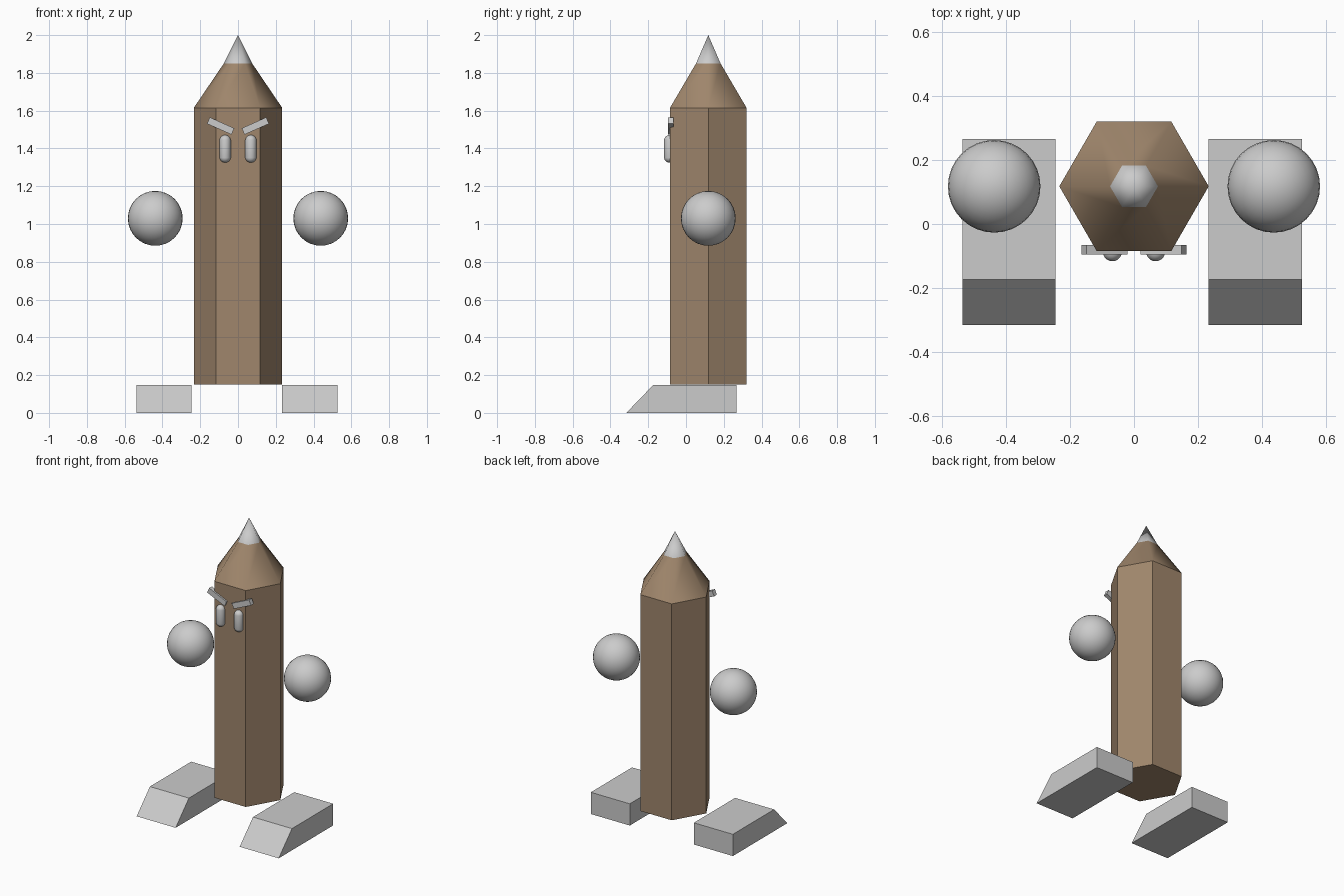
import bpy, bmesh, math

if "Cube" in bpy.data.objects:
    bpy.data.objects.remove(bpy.data.objects["Cube"])

CY = 0.118  # body axis in y

wood = bpy.data.materials.new("wood")
wood.diffuse_color = (0.35, 0.24, 0.15, 1)
wood.use_nodes = True
wood.node_tree.nodes["Principled BSDF"].inputs["Base Color"].default_value = wood.diffuse_color


def make(name, bm, mat=None, smooth=False):
    bmesh.ops.recalc_face_normals(bm, faces=bm.faces)
    for f in bm.faces:
        f.smooth = smooth
    me = bpy.data.meshes.new(name)
    bm.to_mesh(me)
    bm.free()
    ob = bpy.data.objects.new(name, me)
    bpy.context.collection.objects.link(ob)
    if mat:
        me.materials.append(mat)
    return ob


def hex_section(name, r1, r2, z1, z2, mat=None, smooth=False, caps=False):
    bm = bmesh.new()
    ring = lambda r, z: [bm.verts.new((r * math.cos(i * math.pi / 3),
                                       CY + r * math.sin(i * math.pi / 3), z))
                         for i in range(6)]
    a = ring(r1, z1)
    b = ring(r2, z2) if r2 else [bm.verts.new((0, CY, z2))] * 6
    for i in range(6):
        j = (i + 1) % 6
        bm.faces.new((a[i], a[j], b[j], b[i]) if r2 else (a[i], a[j], b[i]))
    if caps:
        bm.faces.new(a)
        bm.faces.new(b)
    return make(name, bm, mat, smooth)


# Hexagonal shaft, sharpened wood and lead tip
hex_section("shaft", 0.234, 0.234, 0.15, 1.615, wood, caps=True)
hex_section("sharpened_wood", 0.234, 0.075, 1.615, 1.85, wood, smooth=True)
hex_section("lead_tip", 0.075, 0, 1.85, 2.0, smooth=True)

for side, s in (("left", -1), ("right", 1)):
    # Floating round hand
    bm = bmesh.new()
    bmesh.ops.create_uvsphere(bm, u_segments=32, v_segments=16, radius=0.145)
    hand = make(side + "_hand", bm, smooth=True)
    hand.location = (s * 0.438, CY, 1.03)

    # Wedge-toed foot: side profile extruded across x
    x0 = -0.538 if s < 0 else 0.234
    bm = bmesh.new()
    prof = [(-0.316, 0), (0.267, 0), (0.267, 0.147), (-0.174, 0.147)]
    face = bm.faces.new([bm.verts.new((x0, y, z)) for y, z in prof])
    ext = bmesh.ops.extrude_face_region(bm, geom=[face])["geom"]
    bmesh.ops.translate(bm, vec=(0.292, 0, 0),
                        verts=[v for v in ext if isinstance(v, bmesh.types.BMVert)])
    # close the start side if the extrusion consumed it
    bmesh.ops.holes_fill(bm, edges=bm.edges[:], sides=4)
    make(side + "_foot", bm)

    # Capsule eye: sphere split at the equator and stretched
    bm = bmesh.new()
    bmesh.ops.create_uvsphere(bm, u_segments=20, v_segments=11, radius=0.03)
    for v in bm.verts:
        v.co.z += math.copysign(0.043, v.co.z)
    eye = make(side + "_eye", bm, smooth=True)
    eye.location = (s * 0.068, -0.087, 1.398)

    # Slanted eyebrow
    bm = bmesh.new()
    bmesh.ops.create_cube(bm, size=1)
    bmesh.ops.scale(bm, vec=(0.142, 0.029, 0.037), verts=bm.verts)
    brow = make(side + "_eyebrow", bm)
    brow.location = (s * 0.092, -0.081, 1.519)
    brow.rotation_euler.y = -s * math.radians(24)
